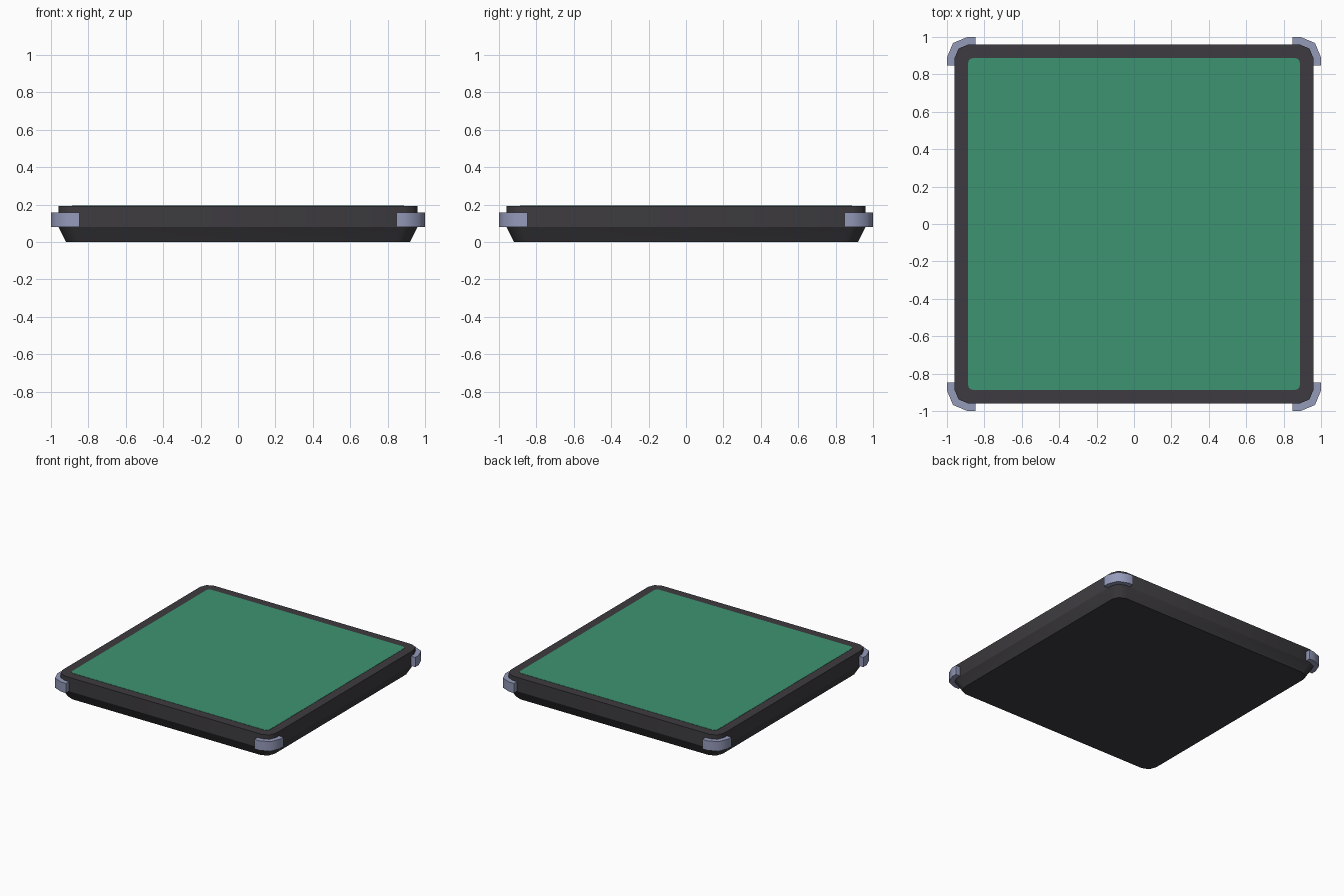
import bpy, bmesh, math

if "Cube" in bpy.data.objects:
    bpy.data.objects.remove(bpy.data.objects["Cube"])


def material(name, rgb):
    m = bpy.data.materials.new(name)
    m.diffuse_color = (*rgb, 1)
    m.use_nodes = True
    m.node_tree.nodes["Principled BSDF"].inputs["Base Color"].default_value = m.diffuse_color
    return m


DARK = material("dark casing", (0.047, 0.044, 0.050))
GREEN = material("green panel", (0.047, 0.295, 0.168))
GREY = material("blue grey bumper", (0.300, 0.325, 0.490))


def corner_arc(half, r, n=2):
    """Points of one rounded corner in the +x +y quadrant."""
    c = half - r
    return [(c + r * math.cos(i * math.pi / 2 / n), c + r * math.sin(i * math.pi / 2 / n))
            for i in range(n + 1)]


def rounded_square(half, r, n=2):
    pts = []
    for k in range(4):
        for x, y in corner_arc(half, r, n):
            for _ in range(k):
                x, y = -y, x
            pts.append((x, y))
    return pts


def loft(name, layers, mat):
    """Join matching outlines (points, z) into a closed solid with crisp rims."""
    bm = bmesh.new()
    rings = [[bm.verts.new((x, y, z)) for x, y in pts] for pts, z in layers]
    n = len(rings[0])
    for a, b in zip(rings, rings[1:]):
        for i in range(n):
            j = (i + 1) % n
            bm.faces.new((a[i], a[j], b[j], b[i]))
    bm.faces.new(rings[0][::-1])
    bm.faces.new(rings[-1])
    bmesh.ops.recalc_face_normals(bm, faces=bm.faces)
    for f in bm.faces:
        f.smooth = True
    for e in bm.edges:
        level = abs(e.verts[0].co.z - e.verts[1].co.z) < 1e-5
        if level or e.calc_face_angle(0) > math.radians(60):
            e.smooth = False
    me = bpy.data.meshes.new(name)
    bm.to_mesh(me)
    bm.free()
    me.materials.append(mat)
    ob = bpy.data.objects.new(name, me)
    bpy.context.collection.objects.link(ob)
    return ob


# Casing: straight rim above a tapered base
loft("casing", [(rounded_square(0.92, 0.075), 0.0),
                (rounded_square(0.96, 0.075), 0.08),
                (rounded_square(0.96, 0.075), 0.193)], DARK)

# Thin top panel
loft("top_panel", [(rounded_square(0.888, 0.03, 3), 0.190),
                   (rounded_square(0.888, 0.03, 3), 0.195)], GREEN)

# Corner bumpers wrapping the rim
END = 0.847
outer = [(1.0, END)] + corner_arc(1.0, 0.11) + [(END, 1.0)]
inner = [(0.959, END)] + corner_arc(0.959, 0.075) + [(END, 0.959)]
outline = outer + inner[::-1]
for k, label in enumerate(("back_right", "back_left", "front_left", "front_right")):
    pts = outline
    for _ in range(k):
        pts = [(-y, x) for x, y in pts]
    loft("bumper_" + label, [(pts, 0.08), (pts, 0.158)], GREY)
